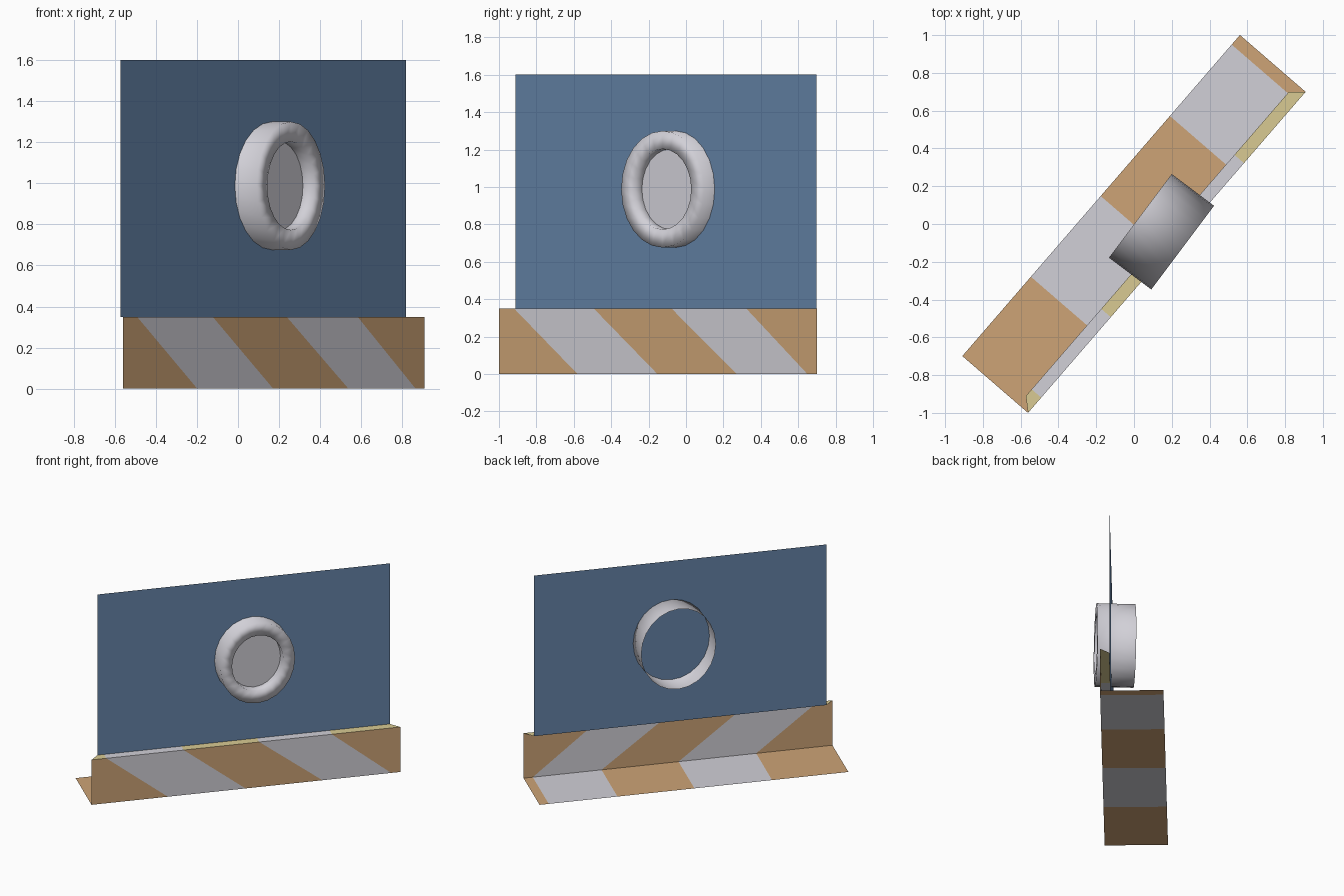
import bpy
import bmesh
from math import sin, cos, tau, atan2
from mathutils import Matrix

cube = bpy.data.objects.get("Cube")
if cube:
    bpy.data.objects.remove(cube, do_unlink=True)


def material(name, rgb):
    mat = bpy.data.materials.new(name)
    mat.use_nodes = True
    color = (*rgb, 1)
    mat.diffuse_color = color
    mat.node_tree.nodes["Principled BSDF"].inputs["Base Color"].default_value = color
    return mat


white = material("off_white", (0.64, 0.63, 0.68))
tan = material("tan_orange", (0.61, 0.37, 0.18))
yellow = material("pale_yellow", (0.69, 0.59, 0.29))
blue = material("slate_blue", (0.13, 0.23, 0.39))


def add_object(name, bm, materials, matrix):
    mesh = bpy.data.meshes.new(name)
    bm.to_mesh(mesh)
    bm.free()
    for mat in materials:
        mesh.materials.append(mat)
    obj = bpy.data.objects.new(name, mesh)
    bpy.context.collection.objects.link(obj)
    obj.matrix_world = matrix
    return obj


def striped_sheet(name, near, far, near_xs, far_xs, materials):
    """Row of quads between two edges given as (y, z), alternating colours."""
    bm = bmesh.new()
    rows = [[bm.verts.new((x, *edge)) for x in xs]
            for edge, xs in ((near, near_xs), (far, far_xs))]
    for i in range(len(near_xs) - 1):
        face = bm.faces.new((rows[0][i], rows[0][i + 1], rows[1][i + 1], rows[1][i]))
        face.material_index = i % len(materials)
    return add_object(name, bm, materials, frame)


# Shared frame: x along the wall, y towards its back
LENGTH, FOOT, LEDGE, STEP, TOP, INSET = 2.247, 0.46, 0.067, 0.35, 1.60, 0.06
frame = Matrix.Translation((-0.561, -1.0, 0)) @ Matrix.Rotation(atan2(1.70, 1.47), 4, "Z")
low = [0, 0.555, 1.12, 1.68, 2.18, LENGTH]
high = [0, 0.107, 0.67, 1.22, 1.748, LENGTH]
inner = [INSET, *high[1:-1], LENGTH - INSET]

# Folded striped base and the board above it
striped_sheet("base_foot", (0, 0), (FOOT, 0), low, low, [tan, white])
striped_sheet("base_front", (0, 0), (0, STEP), low, high, [tan, white])
striped_sheet("base_ledge", (0, STEP), (LEDGE, STEP), high, inner, [yellow, white])
ends = [INSET, LENGTH - INSET]
striped_sheet("board", (LEDGE, STEP), (LEDGE, TOP), ends, ends, [blue])

# Oval ring through the board, with a recessed disc; local y runs backwards
SIDES, HALF_W, HALF_H, DEPTH, RECESS, HOLE = 24, 0.277, 0.312, 0.28, 0.07, 0.69
ring_frame = Matrix.Translation((0.2575, -0.125, 0.988)) @ Matrix.Rotation(atan2(0.8, 0.6), 4, "Z")


def oval(bm, depth, size):
    return [bm.verts.new((size * HALF_W * cos(tau * i / SIDES), depth,
                          size * HALF_H * sin(tau * i / SIDES))) for i in range(SIDES)]


bm = bmesh.new()
loops = [oval(bm, d, s) for d, s in ((DEPTH, 1), (0, 1), (0, HOLE), (RECESS, HOLE))]
for a, b in zip(loops, loops[1:]):
    for i in range(SIDES):
        j = (i + 1) % SIDES
        bm.faces.new((a[i], a[j], b[j], b[i])).smooth = True
bmesh.ops.recalc_face_normals(bm, faces=bm.faces)
add_object("ring", bm, [white], ring_frame)

bm = bmesh.new()
bm.faces.new(oval(bm, RECESS, HOLE))
add_object("ring_disc", bm, [white], ring_frame)
